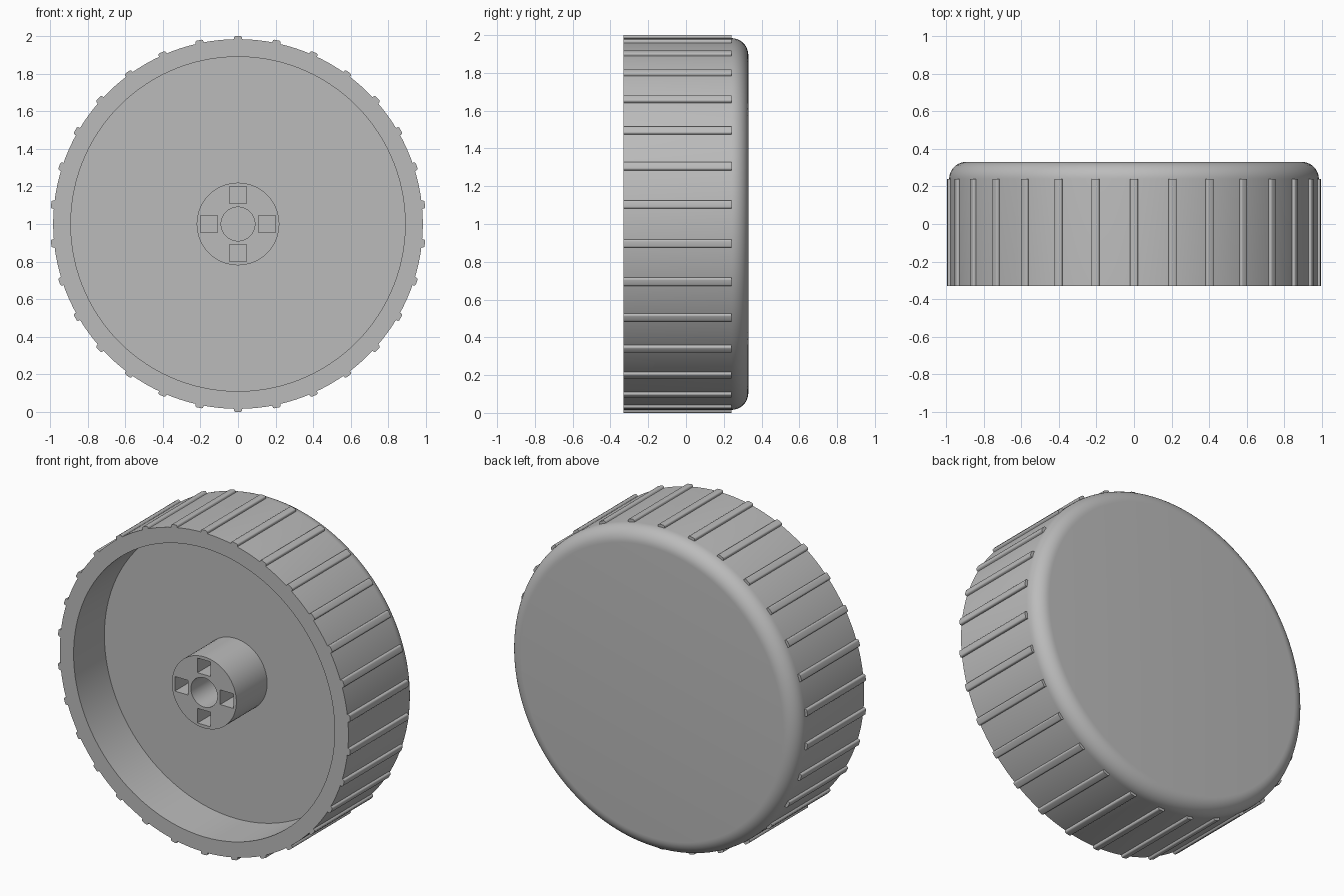
import bpy
import bmesh
from math import sin, cos, pi, radians
from mathutils import Matrix, Vector

if "Cube" in bpy.data.objects:
    bpy.data.objects.remove(bpy.data.objects["Cube"], do_unlink=True)

FRONT, BACK, FLOOR = -0.33, 0.33, -0.03
RADIUS, CAVITY, FILLET = 0.984, 0.89, 0.09
RIBS, RIB_END = 30, 0.24
CENTRE = Matrix.Translation((0, 0, 1))

grey = bpy.data.materials.new("plain grey")
grey.use_nodes = True
grey.diffuse_color = (0.5, 0.5, 0.5, 1)
grey.node_tree.nodes["Principled BSDF"].inputs["Base Color"].default_value = grey.diffuse_color


def make(name, bm):
    """Turn a bmesh modelled around the axis into an object with its centre at z = 1."""
    bmesh.ops.recalc_face_normals(bm, faces=bm.faces)
    bm.transform(CENTRE)
    mesh = bpy.data.meshes.new(name)
    bm.to_mesh(mesh)
    bm.free()
    mesh.materials.append(grey)
    obj = bpy.data.objects.new(name, mesh)
    bpy.context.collection.objects.link(obj)
    return obj


def lathe(name, profile, steps):
    """Spin a (radius, y) profile around the y axis."""
    bm = bmesh.new()
    verts = [bm.verts.new((r, y, 0)) for r, y in profile]
    edges = [bm.edges.new(pair) for pair in zip(verts, verts[1:])]
    bmesh.ops.spin(bm, geom=verts + edges, cent=(0, 0, 0), axis=(0, 1, 0),
                   angle=2 * pi, steps=steps)
    bmesh.ops.remove_doubles(bm, verts=bm.verts, dist=0.0001)
    return make(name, bm)


def smooth(obj):
    bpy.ops.object.select_all(action="DESELECT")
    obj.select_set(True)
    bpy.context.view_layer.objects.active = obj
    bpy.ops.object.shade_smooth_by_angle(angle=radians(30))


# Cap body: closed back with a rounded edge, open front cavity
rounded = [(RADIUS - FILLET + FILLET * sin(a), BACK - FILLET + FILLET * cos(a))
           for a in [i * pi / 20 for i in range(11)]]
body = lathe("cap_body", [(0, BACK)] + rounded +
             [(RADIUS, FRONT), (CAVITY, FRONT), (CAVITY, FLOOR), (0, FLOOR)], 120)
smooth(body)

# Central hub with a round bore, flush with the rim
hub = lathe("hub", [(0.09, FLOOR), (0.09, FRONT), (0.22, FRONT),
                    (0.22, FLOOR + 0.01), (0.09, FLOOR + 0.01), (0.09, FLOOR)], 64)

# Four square sockets around the bore
bm = bmesh.new()
for i in range(4):
    place = (Matrix.Rotation(i * pi / 2, 4, "Y") @ Matrix.Translation((0.155, FRONT, 0))
             @ Matrix.Diagonal((0.09, 0.8, 0.09, 1)))
    bmesh.ops.create_cube(bm, size=1, matrix=place)
cutter = make("socket_cutter", bm)
cutter.hide_render = True
cut = hub.modifiers.new("sockets", "BOOLEAN")
cut.operation = "DIFFERENCE"
cut.solver = "EXACT"
cut.object = cutter
bpy.context.view_layer.objects.active = hub
bpy.ops.object.modifier_apply(modifier=cut.name)
bpy.data.objects.remove(cutter, do_unlink=True)
smooth(hub)

# Grip ribs: softly rounded bars around the outside
half, tip, soft = 0.022, 1.0, 0.01
arc = [(half - soft + soft * cos(a), tip - soft + soft * sin(a))
       for a in [i * pi / 8 for i in range(5)]]
section = [(half, RADIUS - 0.02)] + arc
section += [(-x, z) for x, z in reversed(section)]
bm = bmesh.new()
for i in range(RIBS):
    turn = Matrix.Rotation(i * 2 * pi / RIBS, 4, "Y")
    face = bm.faces.new([bm.verts.new(turn @ Vector((x, FRONT, z))) for x, z in section])
    new = bmesh.ops.extrude_face_region(bm, geom=[face], use_keep_orig=True)
    moved = [v for v in new["geom"] if isinstance(v, bmesh.types.BMVert)]
    bmesh.ops.translate(bm, verts=moved, vec=(0, RIB_END - FRONT, 0))
smooth(make("grip_ribs", bm))
